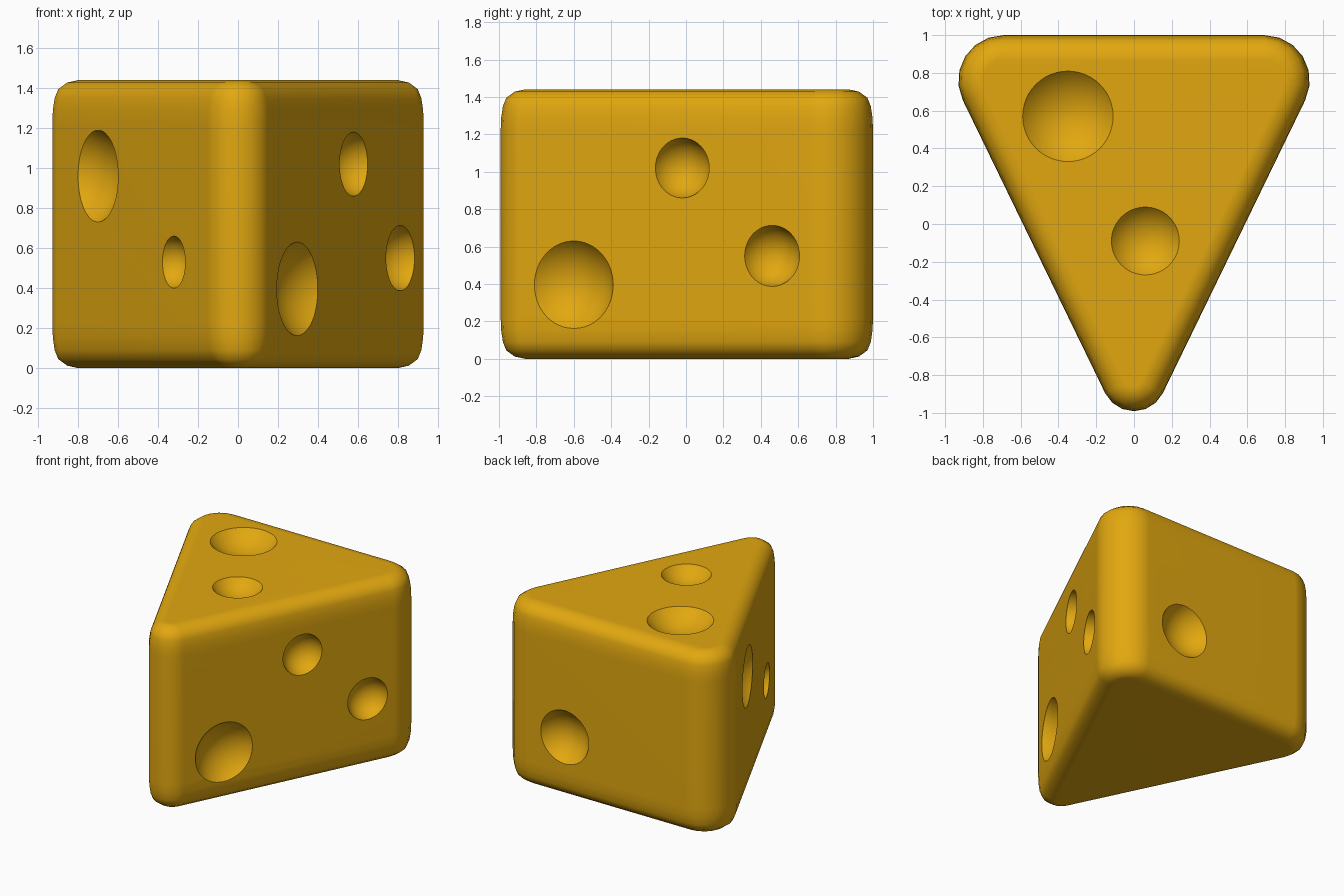
import bpy, bmesh, math
from mathutils import Vector

if "Cube" in bpy.data.objects:
    bpy.data.objects.remove(bpy.data.objects["Cube"])

H = 1.44
cheese_mat = bpy.data.materials.new("golden cheese yellow")
cheese_mat.diffuse_color = (0.76, 0.39, 0.005, 1)
cheese_mat.use_nodes = True
cheese_mat.node_tree.nodes["Principled BSDF"].inputs["Base Color"].default_value = cheese_mat.diffuse_color

# Sharp triangle corners with their rounding radii, counter-clockwise
CORNERS = [(Vector((0, -1.21)), 0.17), (Vector((1.074, 1)), 0.24), (Vector((-1.074, 1)), 0.24)]
SEG = 6


def outline(inset):
    """Rounded triangle, shrunk evenly by inset."""
    pts = []
    for i, (c, r) in enumerate(CORNERS):
        d1 = (c - CORNERS[i - 1][0]).normalized()
        d2 = (CORNERS[(i + 1) % 3][0] - c).normalized()
        half = (math.pi - d1.angle(d2)) / 2
        centre = c + (d2 - d1).normalized() * r / math.sin(half)
        a0 = math.atan2(-d1.x, d1.y)
        turn = math.pi - 2 * half
        for k in range(SEG + 1):
            a = a0 + turn * k / SEG
            pts.append(centre + (r - inset) * Vector((math.cos(a), math.sin(a))))
    return pts


# Wedge body: stacked rounded outlines with softened top and bottom rims
lower = [(0, 0.13), (0.012, 0.075), (0.045, 0.03), (0.09, 0.012), (0.15, 0.003), (0.22, 0)]
rings = lower + [(H - z, i) for z, i in reversed(lower)]
bm = bmesh.new()
loops = [[bm.verts.new((p.x, p.y, z)) for p in outline(i)] for z, i in rings]
for a, b in zip(loops, loops[1:]):
    n = len(a)
    for k in range(n):
        bm.faces.new((a[k], a[(k + 1) % n], b[(k + 1) % n], b[k]))
bm.faces.new(loops[0][::-1])
bm.faces.new(loops[-1])
bmesh.ops.recalc_face_normals(bm, faces=bm.faces)
mesh = bpy.data.meshes.new("cheese_wedge")
bm.to_mesh(mesh)
bm.free()
wedge = bpy.data.objects.new("cheese_wedge", mesh)
bpy.context.collection.objects.link(wedge)
mesh.materials.append(cheese_mat)

# Holes: centre on the surface, face normal, rim radius, depth relative to radius
RIGHT, LEFT = Vector((0.9, -0.437, 0)), Vector((-0.9, -0.437, 0))
UP, BACK = Vector((0, 0, 1)), Vector((0, 1, 0))


def side(y, z, s):
    return Vector((s * 0.486 * (y + 1.21), y, z))


HOLES = [
    (side(-0.60, 0.395, 1), RIGHT, 0.235, 0.5),
    (side(-0.02, 1.02, 1), RIGHT, 0.16, 0.8),
    (side(0.46, 0.55, 1), RIGHT, 0.163, 0.8),
    (side(0.23, 0.96, -1), LEFT, 0.23, 0.5),
    (side(-0.55, 0.53, -1), LEFT, 0.13, 0.8),
    (Vector((-0.35, 0.57, H)), UP, 0.24, 0.45),
    (Vector((0.06, -0.09, H)), UP, 0.18, 0.5),
    (Vector((0.36, 1, 0.49)), BACK, 0.21, 0.6),
]
cutters = []
bpy.context.view_layer.objects.active = wedge
for c, n, r, k in HOLES:
    d = k * r
    big = (r * r + d * d) / (2 * d)
    bpy.ops.mesh.primitive_uv_sphere_add(segments=48, ring_count=32, radius=big,
                                         location=c + n.normalized() * (big - d))
    cut = bpy.context.object
    cut.name = "hole_cutter"
    cut.hide_render = True
    cut.data.materials.append(cheese_mat)
    cutters.append(cut)
    m = wedge.modifiers.new("hole", 'BOOLEAN')
    m.operation, m.solver, m.object = 'DIFFERENCE', 'EXACT', cut

# Apply the cuts, drop the cutters, then smooth with crisp rims
bpy.ops.object.select_all(action='DESELECT')
wedge.select_set(True)
bpy.context.view_layer.objects.active = wedge
for m in list(wedge.modifiers):
    bpy.ops.object.modifier_apply(modifier=m.name)
for cut in cutters:
    bpy.data.objects.remove(cut)
bpy.ops.object.shade_smooth_by_angle(angle=math.radians(35))
wn = wedge.modifiers.new("even_shading", 'WEIGHTED_NORMAL')
wn.keep_sharp = True
